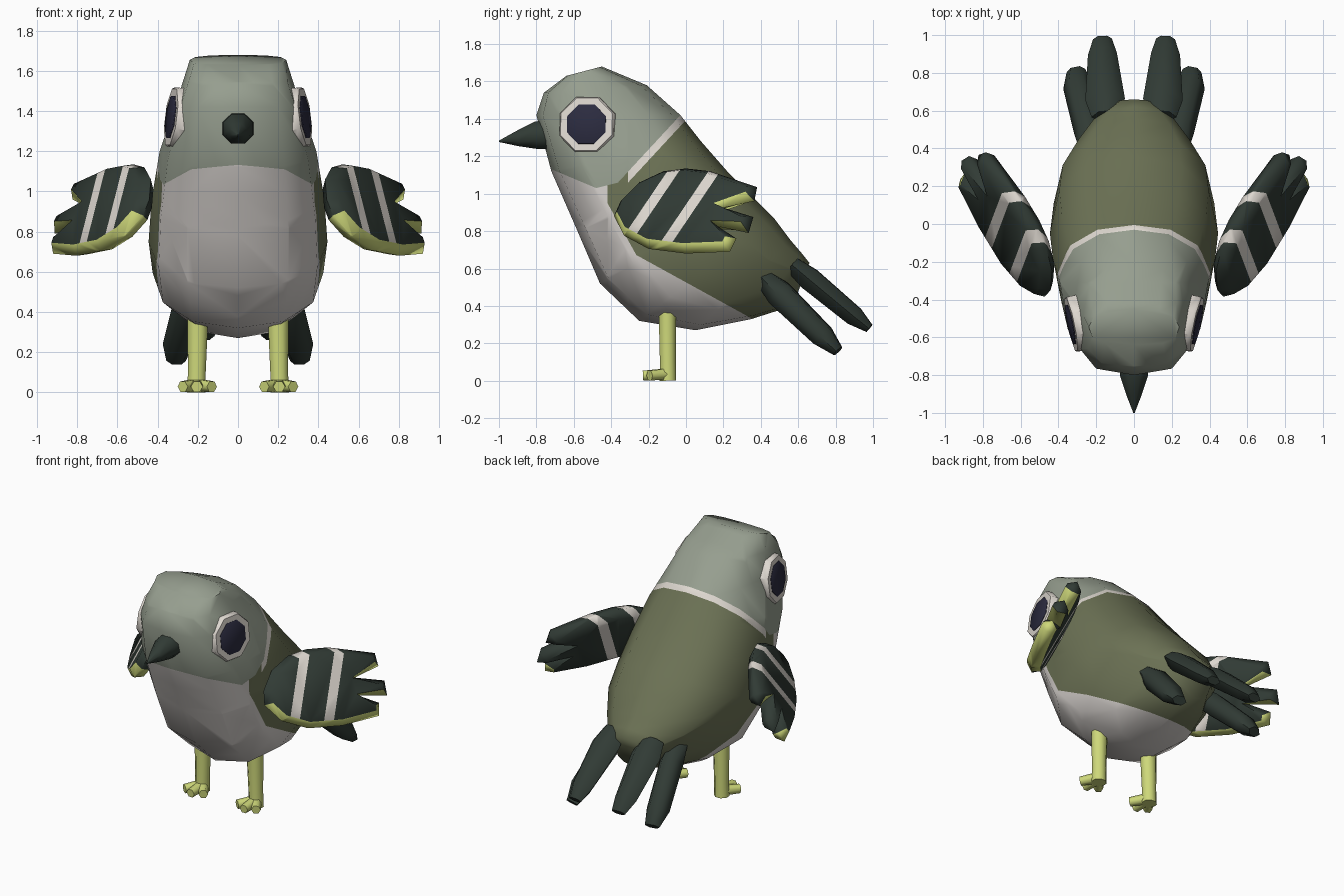
import bpy, bmesh, math
from mathutils import Vector as V

if "Cube" in bpy.data.objects:
    bpy.data.objects.remove(bpy.data.objects["Cube"])


def material(name, r, g, b):
    lin = [((c / 255 + 0.055) / 1.055) ** 2.4 for c in (r, g, b)]
    m = bpy.data.materials.new(name)
    m.diffuse_color = (*lin, 1)
    m.use_nodes = True
    m.node_tree.nodes["Principled BSDF"].inputs["Base Color"].default_value = m.diffuse_color
    return m


HEAD = material("sage grey", 150, 158, 143)
BACK = material("olive", 108, 114, 85)
BELLY = material("warm grey", 213, 208, 204)
PALE = material("off white", 222, 216, 208)
DARK = material("dark green", 49, 59, 53)
LIME = material("yellow green", 206, 216, 122)
PUPIL = material("dark navy", 43, 43, 63)


def finish(name, bm, mats, mirror=False, angle=65):
    bmesh.ops.recalc_face_normals(bm, faces=bm.faces)
    me = bpy.data.meshes.new(name)
    bm.to_mesh(me)
    bm.free()
    for m in mats:
        me.materials.append(m)
    me.shade_smooth()
    me.set_sharp_from_angle(angle=math.radians(angle))
    ob = bpy.data.objects.new(name, me)
    bpy.context.collection.objects.link(ob)
    if mirror:
        ob.modifiers.new("mirror", 'MIRROR').use_mirror_merge = False
    return ob


def loft(bm, rings):
    rows = [[bm.verts.new(p) for p in r] for r in rings]
    n = len(rows[0])
    for a, b in zip(rows, rows[1:]):
        for i in range(n):
            j = (i + 1) % n
            bm.faces.new((a[i], a[j], b[j], b[i]))
    bm.faces.new(rows[0][::-1])
    bm.faces.new(rows[-1])


def tube(bm, path, n=6):
    """Straight loft; path holds (point, half width, half height)."""
    d = (V(path[-1][0]) - V(path[0][0])).normalized()
    side = d.cross(V((0, 0, 1)))
    side = side.normalized() if side.length > 0.2 else V((1, 0, 0))
    up = side.cross(d).normalized()
    ang = [math.tau * (i + 0.5 * (n == 8)) / n for i in range(n)]
    loft(bm, [[V(p) + side * w * math.cos(t) + up * h * math.sin(t) for t in ang]
              for p, w, h in path])


def cut(bm, co, no):
    bmesh.ops.bisect_plane(bm, geom=bm.verts[:] + bm.edges[:] + bm.faces[:],
                           plane_co=co, plane_no=no)


# Body and head: sections of (back y, z, front y, z, half width, front roundness)
sections = [(-.45, 1.68, -.64, 1.63, .24, .65), (-.21, 1.58, -.76, 1.54, .27, .65),
            (-.03, 1.42, -.80, 1.42, .315, .65), (.08, 1.28, -.72, 1.12, .39, .75),
            (.22, 1.12, -.58, .80, .43, .78), (.36, .98, -.46, .52, .445, .83),
            (.47, .87, -.25, .32, .425, .9), (.56, .75, .05, .27, .33, .9),
            (.62, .68, .35, .33, .235, .85), (.66, .63, .57, .40, .12, .8)]


def power(c, p):
    return math.copysign(abs(c) ** p, c)


rings = []
for ay, az, by, bz, w, front in sections:
    a, b = V((0, ay, az)), V((0, by, bz))
    ring = []
    for i in range(12):
        c, s = math.cos(math.tau * i / 12), math.sin(math.tau * i / 12)
        p = .83 if c > .1 else front
        ring.append((a + b) / 2 + (a - b) / 2 * power(c, p) + V((w * power(s, p), 0, 0)))
    rings.append(ring)
bm = bmesh.new()
loft(bm, rings)

# Plumage borders as lines in the side plane: (y, z, slope)
nape, collar = (-.03, 1.42, 1.08), (.01, 1.405, 1.08)
bib, cheek = (-.48, 1.03, -.42), (-.48, 1.03, .25)
flank, shoulder = (-.28, .68, -.55), (-.42, .95, -1.8)
for y, z, k in (nape, collar, bib, cheek, flank, shoulder):
    cut(bm, (0, y, z), (0, -k, 1))
band_end, back_start = -.31, -.42
for y in (band_end, back_start):
    cut(bm, (0, y, 0), (0, 1, 0))


def above(p, line):
    return p.z > line[1] + line[2] * (p.y - line[0])


for f in bm.faces:
    c = f.calc_center_median()
    if above(c, nape) and above(c, bib) and above(c, cheek):
        f.material_index = 0
    elif above(c, collar) and above(c, bib) and c.y > band_end:
        f.material_index = 3
    elif above(c, flank) and above(c, shoulder) and c.y > back_start:
        f.material_index = 1
    else:
        f.material_index = 2
finish("body", bm, [HEAD, BACK, BELLY, PALE])

# Beak
bm = bmesh.new()
tube(bm, [((0, -.74, 1.315), .085, .085), ((0, -.80, 1.312), .08, .08),
          ((0, -.90, 1.295), .045, .045), ((0, -1.0, 1.28), .004, .004)], 8)
finish("beak", bm, [DARK])

# Eyes
centre, look = V((.322, -.53, 1.37)), V((.96, -.2, .12)).normalized()


def disc(name, steps, mat):
    bm = bmesh.new()
    tube(bm, [(centre + look * d, r, r) for d, r in steps], 8)
    finish(name, bm, [mat], mirror=True, angle=40)


disc("eye_ring", [(-.05, .16), (.0, .16), (.012, .152)], PALE)
disc("pupil", [(.0, .114), (.014, .114), (.019, .106)], PUPIL)

# Wings: bevelled plate on a tilted plane, outline in (y, z)
outline = [(-.385, .88), (-.35, .96), (-.25, 1.06), (-.12, 1.12), (0, 1.135), (.13, 1.12),
           (.38, 1.035), (.365, .96), (.20, .925), (.36, .875), (.335, .79), (.17, .825),
           (.27, .76), (.235, .69), (.0, .68), (-.2, .705), (-.33, .775)]
count = len(outline)
normal = V((1, -.534, .616)).normalized()


def on_wing(p):
    return V((1.22 + .534 * p[0] - .616 * p[1], p[0], p[1]))


def edge(i):
    return (V(outline[(i + 1) % count]) - V(outline[i % count])).normalized()


def inset(d):
    out = []
    for i, p in enumerate(outline):
        e1, e2 = edge(i - 1), edge(i)
        n1, n2 = V((e1.y, -e1.x)), V((e2.y, -e2.x))
        out.append(V(p) + (n1 + n2) / max(1 + n1.dot(n2), .5) * d)
    return out


bm = bmesh.new()
inner = inset(.032)
loft(bm, [[on_wing(p) - normal * .05 for p in inner], [on_wing(p) for p in outline],
          [on_wing(p) + normal * .05 for p in inner]])
# Rim faces along downward edges are yellow green
for i, f in enumerate(bm.faces):
    if len(f.verts) == 4 and edge(i % count).x < -.4:
        f.material_index = 1
bmesh.ops.recalc_face_normals(bm, faces=bm.faces)
bmesh.ops.triangulate(bm, faces=bm.faces[:])
stripes = [(-.19, .94), (.03, .94)]
across = V((0, .37, -.25)).normalized()
for y, z in stripes:
    for s in (-.026, .026):
        cut(bm, V((0, y, z)) + across * s, across)
for f in bm.faces:
    c = f.calc_center_median()
    for y, z in stripes:
        if f.material_index == 0 and abs((c - V((0, y, z))).dot(across)) < .026:
            f.material_index = 2
finish("wing", bm, [DARK, LIME, PALE], mirror=True, angle=75)

# Tail feathers
for name, path in (
        ("inner_tail_feather", [((.145, .57, .62), .08, .05), ((.153, .66, .545), .105, .07),
                                ((.167, .90, .345), .077, .06), ((.167, .98, .28), .05, .028)]),
        ("outer_tail_feather", [((.225, .405, .565), .065, .05), ((.24, .50, .465), .08, .08),
                                ((.298, .73, .24), .078, .068), ((.308, .812, .158), .05, .032)])):
    bm = bmesh.new()
    tube(bm, path)
    finish(name, bm, [DARK], mirror=True)

# Legs and toes
bm = bmesh.new()
tube(bm, [((.207, -.097, 0), .05, .048), ((.205, -.097, .1), .048, .046),
          ((.20, -.10, .38), .056, .05)], 8)
finish("leg", bm, [LIME], mirror=True)
bm = bmesh.new()
for x, y in ((.13, -.195), (.205, -.23), (.275, -.195)):
    tube(bm, [((.205, -.09, .036), .036, .036), ((x, y, .028), .03, .03)])
finish("toes", bm, [LIME], mirror=True)
